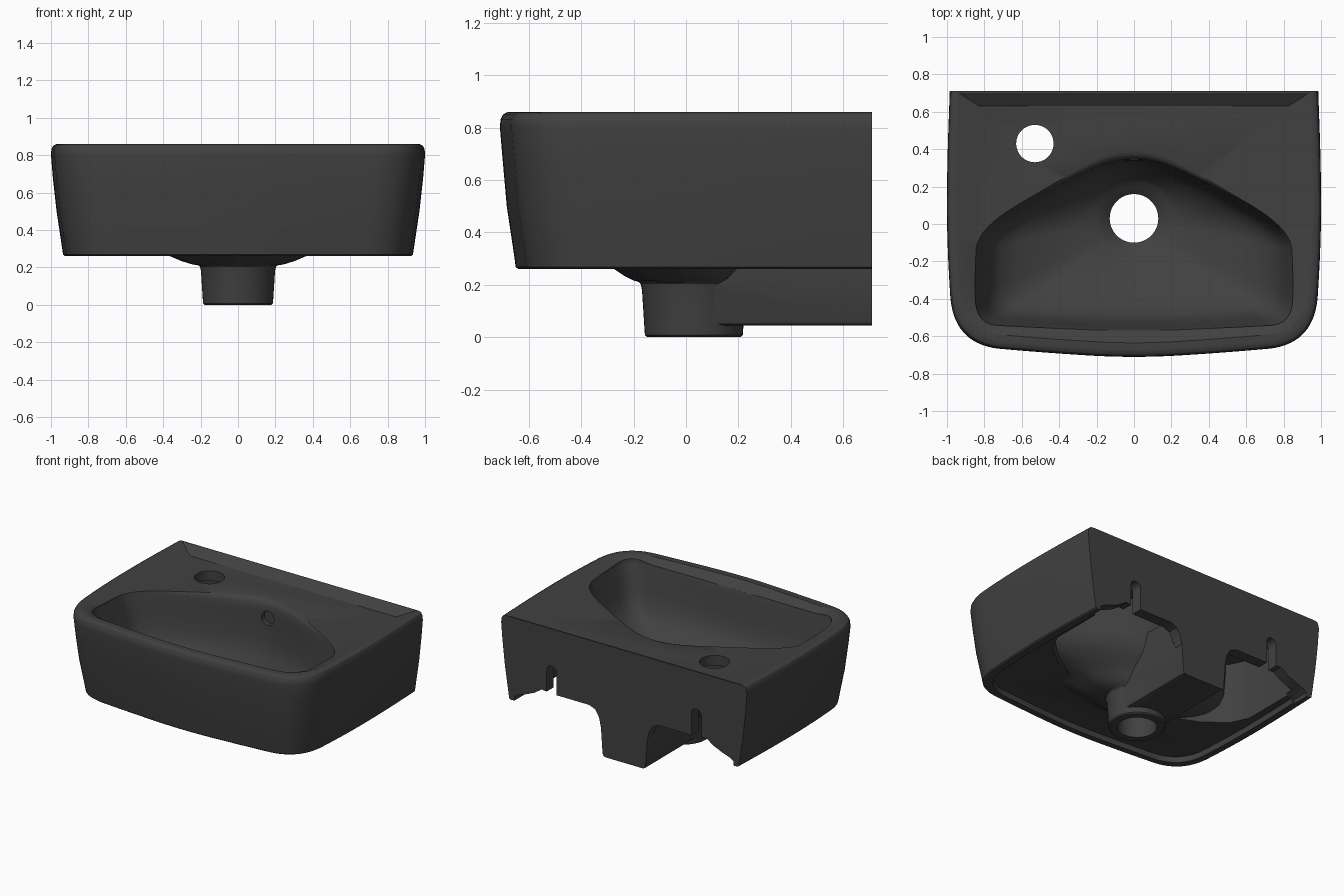
import bpy, bmesh, math
from mathutils import Vector

cube = bpy.data.objects.get("Cube")
if cube:
    bpy.data.objects.remove(cube, do_unlink=True)

glaze = bpy.data.materials.new("matt charcoal glaze")
glaze.use_nodes = True
COLOUR = (0.052, 0.052, 0.052, 1)
glaze.diffuse_color = COLOUR
bsdf = glaze.node_tree.nodes["Principled BSDF"]
bsdf.inputs["Base Color"].default_value = COLOUR
bsdf.inputs["Roughness"].default_value = 0.6


def mirrored(half):
    """Close a half outline (x >= 0) across the middle."""
    return half + [(-x, y) for x, y in reversed(half) if x > 0]


def rounded(pts, closed, steps=4):
    """Corner-cutting subdivision of an outline."""
    for _ in range(steps):
        pairs = list(zip(pts, pts[1:] + pts[:1])) if closed else list(zip(pts, pts[1:]))
        new = [] if closed else [pts[0]]
        for (ax, ay), (bx, by) in pairs:
            new += [(ax * .75 + bx * .25, ay * .75 + by * .25),
                    (ax * .25 + bx * .75, ay * .25 + by * .75)]
        pts = new if closed else new + [pts[-1]]
    return pts


def loft(name, rings):
    """Closed solid, facing outwards, through matching rings of 3D points."""
    bm = bmesh.new()
    loops = [[bm.verts.new(p) for p in r] for r in rings]
    n = len(loops[0])
    for a, b in zip(loops, loops[1:]):
        for i in range(n):
            j = (i + 1) % n
            bm.faces.new((a[i], a[j], b[j], b[i]))
    bm.faces.new(loops[0][::-1])
    bm.faces.new(loops[-1])
    bm.normal_update()
    if bm.calc_volume(signed=True) < 0:
        bmesh.ops.reverse_faces(bm, faces=bm.faces[:])
    mesh = bpy.data.meshes.new(name)
    bm.to_mesh(mesh)
    bm.free()
    mesh.materials.append(glaze)
    obj = bpy.data.objects.new(name, mesh)
    bpy.context.collection.objects.link(obj)
    return obj


def prism_z(name, outline, z0, z1):
    return loft(name, [[(x, y, z) for x, y in outline] for z in (z0, z1)])


def prism_y(name, profile, y0, y1):
    return loft(name, [[(x, y, z) for x, z in profile] for y in (y0, y1)])


def circle(cx, cy, r, n=48):
    return [(cx + r * math.cos(math.tau * i / n), cy + r * math.sin(math.tau * i / n))
            for i in range(n)]


def volume(mesh):
    bm = bmesh.new()
    bm.from_mesh(mesh)
    v = bm.calc_volume(signed=True)
    bm.free()
    return v


def combine(target, other, operation, low, high):
    """Apply a boolean, taking the first solver whose volume change is plausible."""
    other.hide_render = True
    before = volume(target.data)
    mod = target.modifiers.new("bool", 'BOOLEAN')
    mod.operation, mod.object = operation, other
    result = None
    for solver in ('MANIFOLD', 'EXACT', 'FLOAT'):
        mod.solver = solver
        bpy.context.view_layer.update()
        graph = bpy.context.evaluated_depsgraph_get()
        mesh = bpy.data.meshes.new_from_object(target.evaluated_get(graph))
        if low * before < volume(mesh) < high * before:
            result = mesh
            break
        bpy.data.meshes.remove(mesh)
    target.modifiers.remove(mod)
    if result:
        target.data = result
    bpy.data.objects.remove(other, do_unlink=True)


def cut(target, other):
    combine(target, other, 'DIFFERENCE', .45, .99999)


def add(target, other):
    combine(target, other, 'UNION', 1.00001, 1.8)


# Outer body: straight back, bowed front, sides tapering downwards
OUTER = rounded(mirrored([(.985, .71), (1, .3), (1, -.12), (.965, -.645),
                          (.46, -.69), (0, -.717)]), False)


def outer_ring(z, sx, front, back=.71):
    s = (back - front) / 1.42
    return [(x * sx, back - (.71 - y) * s, z) for x, y in OUTER]


basin = loft("washbasin", [outer_ring(*r) for r in (
    (.26, .925, -.64), (.268, .935, -.65), (.32, .943, -.657), (.5, .97, -.684),
    (.68, .99, -.7), (.8, 1, -.71), (.83, .998, -.708), (.85, .988, -.698),
    (.858, .975, -.685), (.86, .96, -.67))])

# Sunken deck with sloping margins
cut(basin, loft("deck_cutter", [outer_ring(*r) for r in (
    (.812, .84, -.57, .63), (.86, .95, -.635, .7), (.9, .95, -.635, .7))]))

# Shallow recess under the base, leaving a thin rim
cut(basin, loft("base_cutter", [outer_ring(*r) for r in (
    (.2, .885, -.60, .64), (.3, .875, -.595, .64))]))

# Hollow behind the bowl
HOLLOW = mirrored([(.82, .63), (.82, .2), (.76, .07), (.6, -.05),
                   (.34, -.16), (0, -.19)])
cut(basin, prism_z("hollow_cutter", HOLLOW, .2, .74))

# Openings in the lower edge of the back wall, each with a tall slot
NOTCH = [(.17, .1), (.88, .1), (.88, .29), (.85, .31), (.79, .33), (.72, .36),
         (.66, .4), (.57, .39), (.28, .39), (.23, .37), (.2, .32), (.185, .25)]
for side in (-1, 1):
    cut(basin, prism_y("notch_cutter", [(side * x, z) for x, z in NOTCH], .58, .8))
    arch = [(side * .58 + .04 * math.cos(math.pi * i / 12),
             .55 + .04 * math.sin(math.pi * i / 12)) for i in range(13)]
    foot = [(side * .58 - .04, .3), (side * .58 + .04, .3)]
    cut(basin, prism_y("slot_cutter", arch + foot, .58, .8))

# Bowl outline blends from the deck edge down to the drain circle
BOWL = rounded(mirrored([(0, -.57), (.6, -.545), (.84, -.53), (.845, -.25),
                         (.83, -.02), (.4, .22), (0, .39)]), True)
CENTRE = Vector((0, .03))


def bowl_ring(t, z, offset=0, lip=0, r=.2):
    """Ring between drain (t=0) and deck edge (t=1); lip widens the back only."""
    ring = []
    for p in BOWL:
        d = Vector(p) - CENTRE
        u = d.normalized()
        q = CENTRE + d * t + u * (r * (1 - t) + offset + lip * max(0, u.y))
        ring.append((q.x, q.y, z))
    return ring


# Outside of the bowl, bulging below the base
add(basin, loft("bowl_shell", [bowl_ring(*r) for r in (
    (0, .208), (.08, .217), (.17, .235), (.26, .262, .005), (.34, .29, .01),
    (.5, .325, .02), (.72, .375, .035), (.87, .43, .045), (.95, .5, .05),
    (.98, .62, .05), (1, .78, .05))]))

# Support web from the drain to the wall
WEB = mirrored([(.15, .045), (.165, .05), (.172, .065), (.185, .25), (.185, .5)])
add(basin, prism_y("support_web", WEB, .1, .71))

# Drain spigot
add(basin, loft("drain_spigot", [[(x, y, z) for x, y in circle(0, .03, r)]
                                 for r, z in ((.178, 0), (.187, .008), (.198, .18),
                                              (.203, .203), (.225, .225), (.225, .25))]))

# Inside of the bowl, with softened back lip and dished drain seat
cut(basin, loft("bowl_cutter", [bowl_ring(*r) for r in (
    (0, .22, -.07), (0, .255, -.03), (0, .275), (.12, .295), (.4, .355), (.65, .42),
    (.8, .475), (.88, .54), (.93, .63), (.97, .73), (.99, .775), (1, .795, 0, .01),
    (1, .806, .003, .02), (1, .813, .006, .04), (1, .9, .012, .042))]))

# Drain, tap and overflow holes
cut(basin, prism_z("drain_cutter", circle(0, .03, .13), -.1, .5))
cut(basin, prism_z("tap_cutter", circle(-.53, .43, .1), .6, 1))
cut(basin, prism_y("overflow_cutter", circle(0, .69, .05, 32), .25, .375))

bpy.ops.object.select_all(action='DESELECT')
basin.select_set(True)
bpy.context.view_layer.objects.active = basin
bpy.ops.object.shade_smooth_by_angle(angle=math.radians(30))
